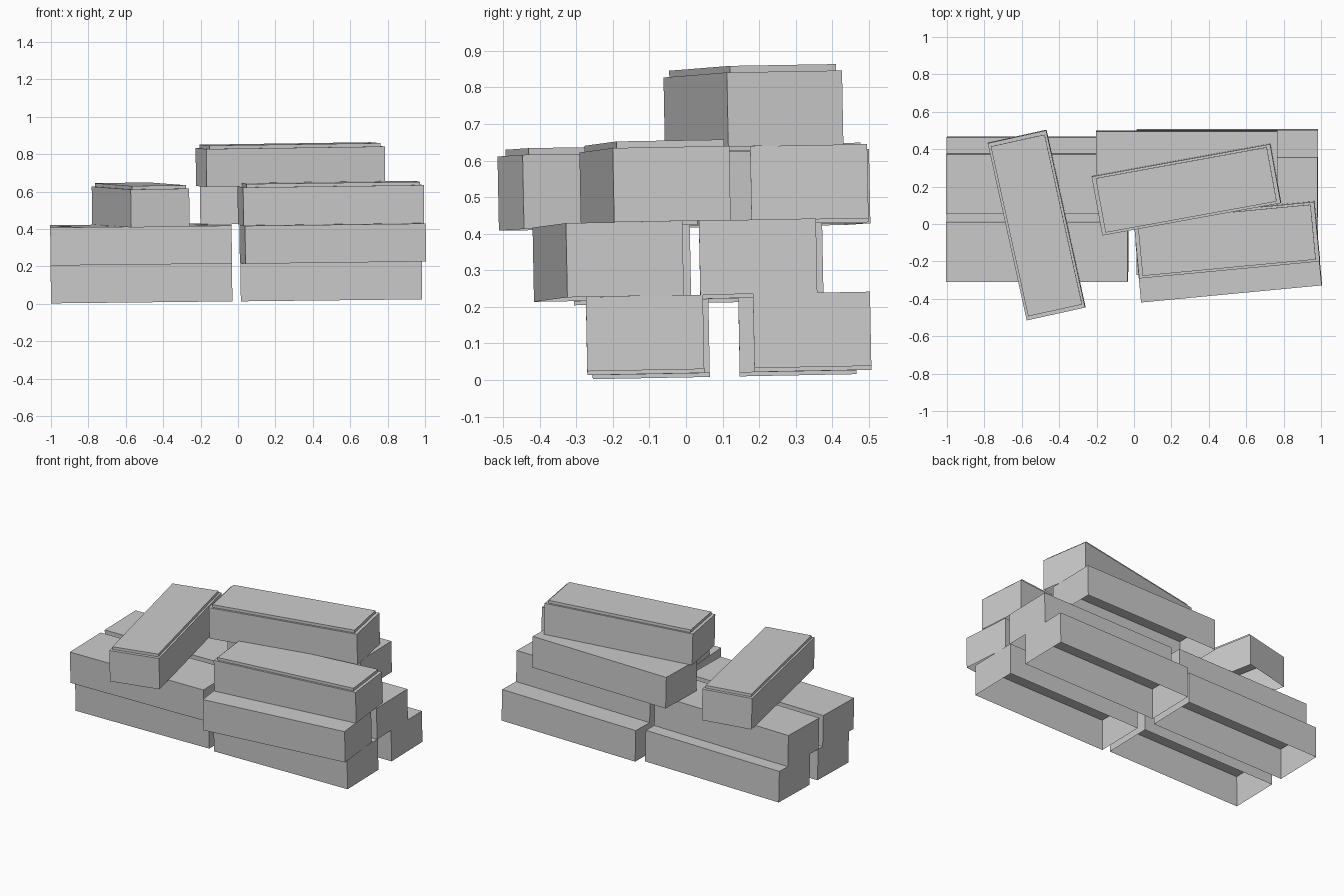
import bpy, bmesh
from math import radians
from mathutils import Matrix, Vector

if "Cube" in bpy.data.objects:
    bpy.data.objects.remove(bpy.data.objects["Cube"])

L, W, H = 0.97, 0.32, 0.203      # beam length, width, layer pitch
CAP = 0.018                      # height of the inset lid on the top beams

# the whole pile leans very slightly
LEAN = (Matrix.Translation((0, 0, 0.018))
        @ Matrix.Rotation(-0.011, 4, 'Y') @ Matrix.Rotation(0.019, 4, 'X'))


def block(bm, length, width, z0, z1, m):
    """Box without underside."""
    res = bmesh.ops.create_cube(bm, size=1.0)
    for v in res['verts']:
        v.co = Vector((v.co.x * length, v.co.y * width,
                       z0 + (v.co.z + 0.5) * (z1 - z0)))
    low = [f for f in {f for v in res['verts'] for f in v.link_faces}
           if f.normal.z < -0.9 or all(abs(v.co.z - z0) < 1e-6 for v in f.verts)]
    bmesh.ops.delete(bm, geom=low, context='FACES_ONLY')
    for v in res['verts']:
        v.co = m @ v.co


def beam(name, x, y, layer, angle=0.0, lid=False):
    bm = bmesh.new()
    m = (LEAN @ Matrix.Translation((x, y, layer * H))
         @ Matrix.Rotation(radians(angle), 4, 'Z'))
    block(bm, L, W, 0, H, m)
    if lid:
        block(bm, L - 0.04, W - 0.025, H, H + CAP, m)
    me = bpy.data.meshes.new(name)
    bm.to_mesh(me)
    bm.free()
    ob = bpy.data.objects.new(name, me)
    bpy.context.collection.objects.link(ob)


# bottom layer
beam("bottom_front_left", -0.515, -0.095, 0)
beam("bottom_back_left", -0.515, 0.307, 0)
beam("bottom_front_right", 0.5, -0.11, 0)
beam("bottom_back_right", 0.5, 0.347, 0)

# second layer
beam("middle_front_left", -0.515, -0.142, 1)
beam("middle_back_left", -0.515, 0.22, 1)
beam("middle_front_right", 0.51, -0.207, 1, 5.4)
beam("middle_back_right", 0.5, 0.203, 1)

# third layer
beam("crossing_left", -0.515, 0.004, 2, 102.4, True)
beam("upper_front_right", 0.502, -0.075, 2, 5.4, True)
beam("upper_back", 0.288, 0.347, 2)

# top beam
beam("top_back", 0.288, 0.198, 3, 10.3, True)
